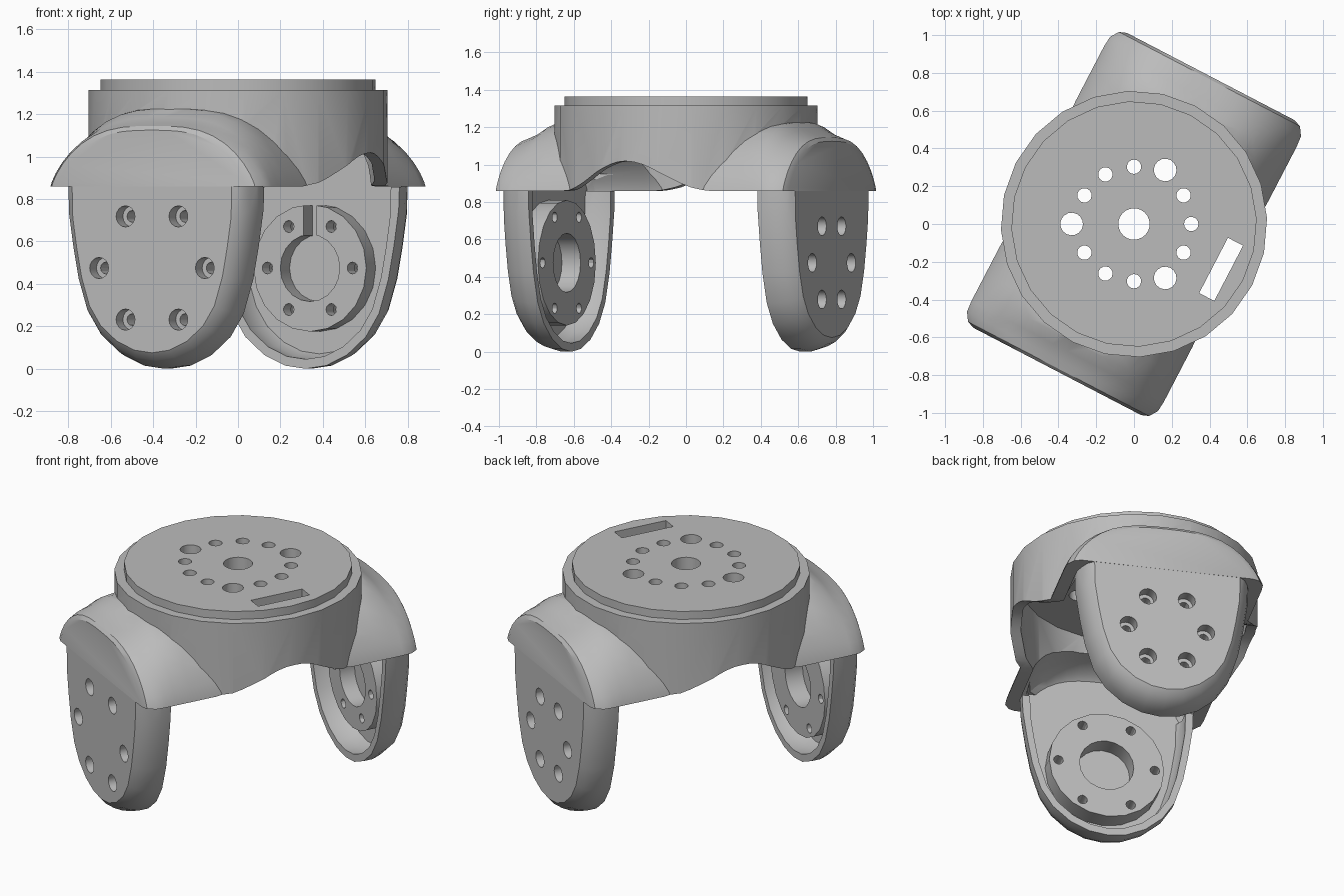
import bpy, bmesh, math
from mathutils import Matrix

if "Cube" in bpy.data.objects:
    bpy.data.objects.remove(bpy.data.objects["Cube"])

TURN = Matrix.Rotation(math.radians(-27.5), 4, 'Z')
ALONG_Y = Matrix.Rotation(math.radians(90), 4, 'X')

grey = bpy.data.materials.new("matte_grey")
grey.use_nodes = True
grey.diffuse_color = (0.5, 0.5, 0.5, 1)
grey.node_tree.nodes["Principled BSDF"].inputs["Base Color"].default_value = (0.5, 0.5, 0.5, 1)


def make(name, bm):
    bmesh.ops.recalc_face_normals(bm, faces=bm.faces)
    mesh = bpy.data.meshes.new(name)
    bm.to_mesh(mesh)
    bm.free()
    mesh.materials.append(grey)
    obj = bpy.data.objects.new(name, mesh)
    bpy.context.collection.objects.link(obj)
    return obj


def loft(name, rings):
    bm = bmesh.new()
    loops = [[bm.verts.new(p) for p in ring] for ring in rings]
    for a, b in zip(loops, loops[1:]):
        for i in range(len(a)):
            j = (i + 1) % len(a)
            bm.faces.new((a[i], a[j], b[j], b[i]))
    bm.faces.new(loops[0])
    bm.faces.new(loops[-1])
    return make(name, bm)


def cylinder(name, radius, z0, z1, x=0, y=0, sides=24):
    bm = bmesh.new()
    bmesh.ops.create_cone(bm, cap_ends=True, segments=sides, radius1=radius, radius2=radius,
                          depth=z1 - z0, matrix=Matrix.Translation((x, y, (z0 + z1) / 2)))
    return make(name, bm)


def rod(name, radius, y0, y1, x, z, sides=16):
    # cylinder lying along y
    bm = bmesh.new()
    place = Matrix.Translation((x, (y0 + y1) / 2, z)) @ ALONG_Y
    bmesh.ops.create_cone(bm, cap_ends=True, segments=sides, radius1=radius, radius2=radius,
                          depth=abs(y1 - y0), matrix=place)
    return make(name, bm)


def box(name, centre, size):
    bm = bmesh.new()
    bmesh.ops.create_cube(bm, size=1, matrix=Matrix.Translation(centre) @ Matrix.Diagonal((*size, 1)))
    return make(name, bm)


def combine(target, tool, operation='DIFFERENCE'):
    mod = target.modifiers.new("combine", 'BOOLEAN')
    mod.operation, mod.solver, mod.object = operation, 'EXACT', tool
    bpy.context.view_layer.objects.active = target
    bpy.ops.object.modifier_apply(modifier=mod.name)
    bpy.data.objects.remove(tool)


def vault(y, half, height, base):
    # arched hood section across x
    ts = [math.sin(math.pi / 2 * (i / 10 - 1)) for i in range(21)]
    return [(half * t, y, base + height * max(0, 1 - abs(t) ** 3) ** 0.8) for t in ts]


def hood(name, stations, base):
    ends = [(-y, w, h) for y, w, h in stations] + [(y, w, h) for y, w, h in reversed(stations)]
    return loft(name, [vault(y, w, h, base) for y, w, h in ends])


# half outline of an arm: half width, height
ARM = [(0.50, 0.89), (0.495, 0.75), (0.47, 0.58), (0.44, 0.42), (0.39, 0.26),
       (0.32, 0.15), (0.22, 0.065), (0.11, 0.015), (0, 0)]


def arm(name, side, stations, top):
    half = [(w, z if i else top) for i, (w, z) in enumerate(ARM)]
    outline = half + [(-w, z) for w, z in half[-2::-1]]
    return loft(name, [[(w * s, side * y, z if z > 0.85 else 0.5 + (z - 0.5) * s)
                        for w, z in outline] for y, s in stations])


# outer shell: drum, hood over both arms, and the arms
bracket = cylinder("bracket_shell", 0.705, 0.865, 1.315)
combine(bracket, hood("hood", [(0.88, 0.50, 0.265), (0.865, 0.54, 0.285), (0.82, 0.57, 0.30),
                               (0.76, 0.575, 0.325), (0.70, 0.575, 0.365), (0.60, 0.575, 0.38),
                               (0.40, 0.575, 0.38)], 0.86), 'UNION')
for side in (1, -1):
    combine(bracket, arm("arm", side, [(0.69, 1), (0.75, 1), (0.80, 0.97),
                                       (0.85, 0.92), (0.879, 0.85)], 0.89), 'UNION')

# hollow interior
combine(bracket, cylinder("drum_cavity", 0.645, 0.82, 1.25))
combine(bracket, hood("hood_cavity", [(0.83, 0.45, 0.22), (0.80, 0.48, 0.25), (0.70, 0.50, 0.28),
                                      (0.50, 0.50, 0.30)], 0.858))
for side in (1, -1):
    combine(bracket, arm("arm_cavity", side, [(0.55, 0.91), (0.78, 0.91), (0.83, 0.86)], 0.95))

# bell-shaped arches on both open sides
steps = [-0.45 + 0.05 * i for i in range(19)]
bell = [(y, 0.859 + 0.08 * (1 + math.cos(math.pi * y / 0.45))) for y in steps]
bell = [(-0.45, 0.8)] + bell + [(0.45, 0.8)]
combine(bracket, loft("arch_cutter", [[(x, y, z) for y, z in bell] for x in (-1, 1)]))

# motor mounts inside the arms, with bolt holes through to the outside
for side, radius, face, bolt_ring in ((1, 0.30, 0.735, 0.226), (-1, 0.335, 0.718, 0.281)):
    boss = rod("boss", radius, side * face, side * 0.85, 0, 0.475, 20)
    combine(boss, rod("boss_bore", 0.158, side * 0.6, side * 0.832, 0, 0.475, 20))
    if side == 1:
        combine(boss, box("boss_slot", (0, 0.732, 0.70), (0.07, 0.2, 0.3)))
    combine(bracket, boss, 'UNION')
    for k in range(6):
        a = k * math.pi / 3
        x, z = bolt_ring * math.cos(a), 0.475 + bolt_ring * math.sin(a)
        combine(bracket, rod("bolt_hole", 0.028, side * 0.6, side * 1, x, z, 12))
        combine(bracket, rod("counterbore", 0.05, side * 0.81, side * 1, x, z))

# raised top disc with its holes through the deck
combine(bracket, cylinder("top_disc", 0.65, 1.29, 1.365), 'UNION')
combine(bracket, cylinder("centre_hole", 0.083, 1.1, 1.5))
for k in range(12):
    big = k % 4 == 2
    a = math.radians(30 * k) + math.radians(27.5)
    ring = 0.33 if big else 0.303
    combine(bracket, cylinder("deck_hole", 0.06 if big else 0.038, 1.1, 1.5,
                              ring * math.cos(a), ring * math.sin(a), 16))
combine(bracket, box("cable_slot", (0.52, 0, 1.3), (0.09, 0.33, 0.4)))

# turn the whole bracket to its stance and shade it
bracket.data.transform(TURN)
bpy.ops.object.select_all(action='DESELECT')
bracket.select_set(True)
bpy.context.view_layer.objects.active = bracket
bpy.ops.object.shade_smooth_by_angle(angle=math.radians(30))
